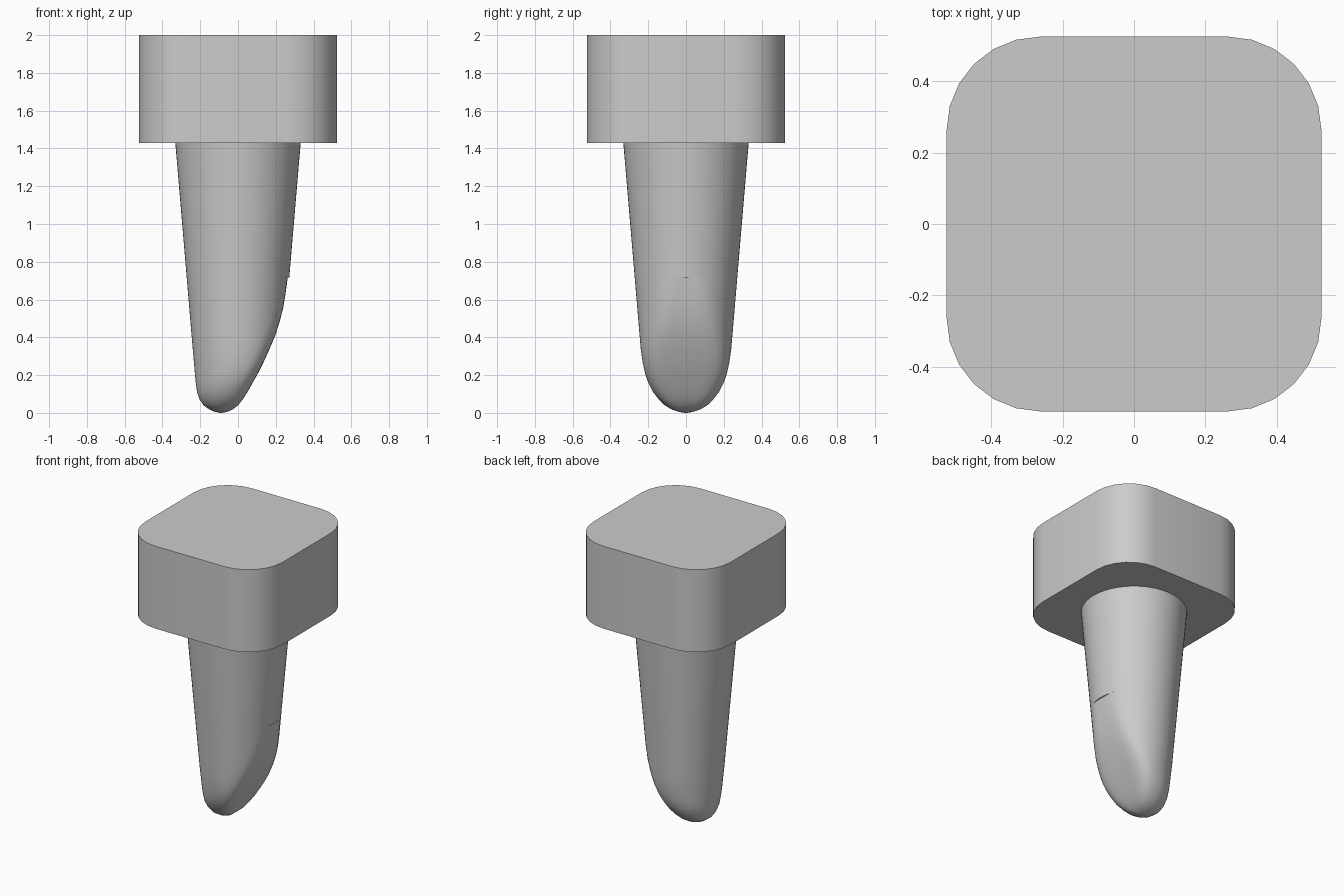
import bpy, bmesh, math

cube = bpy.data.objects.get("Cube")
if cube:
    bpy.data.objects.remove(cube, do_unlink=True)

grey = bpy.data.materials.new("plain grey")
grey.use_nodes = True
colour = (0.6, 0.6, 0.6, 1)
grey.diffuse_color = colour
grey.node_tree.nodes["Principled BSDF"].inputs["Base Color"].default_value = colour


def loft(name, rings, weld=True):
    """Skin a stack of equal-length point rings, lowest first, and cap both ends."""
    bm = bmesh.new()
    loops = [[bm.verts.new(p) for p in ring] for ring in rings]
    n = len(loops[0])
    for low, high in zip(loops, loops[1:]):
        for i in range(n):
            j = (i + 1) % n
            bm.faces.new((low[i], low[j], high[j], high[i]))
    bm.faces.new(loops[0][::-1])
    bm.faces.new(loops[-1])
    if weld:
        bmesh.ops.remove_doubles(bm, verts=bm.verts, dist=0.0002)
    bmesh.ops.recalc_face_normals(bm, faces=bm.faces)
    mesh = bpy.data.meshes.new(name)
    bm.to_mesh(mesh)
    bm.free()
    mesh.materials.append(grey)
    ob = bpy.data.objects.new(name, mesh)
    bpy.context.collection.objects.link(ob)
    bpy.ops.object.select_all(action="DESELECT")
    ob.select_set(True)
    bpy.context.view_layer.objects.active = ob
    bpy.ops.object.shade_smooth_by_angle(angle=math.radians(40))
    return ob


# Head: square block with rounded upright corners
HALF, RADIUS, STEPS = 0.525, 0.262, 6
outline = []
for corner in range(4):
    mid = math.pi / 4 + corner * math.pi / 2
    cx = math.copysign(HALF - RADIUS, math.cos(mid))
    cy = math.copysign(HALF - RADIUS, math.sin(mid))
    for s in range(STEPS + 1):
        a = (corner + s / STEPS) * math.pi / 2
        outline.append((cx + RADIUS * math.cos(a), cy + RADIUS * math.sin(a)))
loft("head", [[(x, y, z) for x, y in outline] for z in (1.43, 2)])


# Shaft: tapered round pin whose +x side is shaved into a curved, rounded tip
def taper(z):
    return 0.211 + 0.0845 * z


def section(z, left, right, width, centre, n=64):
    """Ellipse softly cut off at x = right."""
    rx = centre - left
    soft = max(centre + rx - right, 0.0001)
    ring = []
    for i in range(n):
        a = 2 * math.pi * i / n
        x = centre + rx * math.cos(a)
        h = max(soft - abs(x - right), 0) / soft
        ring.append((min(x, right) - h * h * soft / 4, width * math.sin(a), z))
    return ring


# Tip rows: height, left edge, cut position, half width, centre
tip = [
    (0.0, -0.095, -0.085, 0.006, -0.09),
    (0.006, -0.125, -0.055, 0.04, -0.088),
    (0.018, -0.152, -0.028, 0.075, -0.084),
    (0.04, -0.182, 0.0, 0.112, -0.075),
    (0.07, -0.203, 0.024, 0.143, -0.065),
    (0.11, -0.217, 0.05, 0.174, -0.05),
    (0.16, -0.2235, 0.078, 0.2, -0.03),
    (0.21, -0.2285, 0.106, 0.217, -0.012),
    (0.27, -0.2335, 0.136, 0.23, 0),
]
# Shaved side rows: height, cut position
shave = [(0.34, 0.168), (0.41, 0.197), (0.48, 0.22), (0.55, 0.238),
         (0.62, 0.25), (0.67, 0.257), (0.716, 0.263)]
rings = [section(*row) for row in tip]
rings += [section(z, -taper(z), cut, taper(z), 0) for z, cut in shave]
# Small ledge where the shaved side begins, then the plain cone
for z in (0.716, 1.43):
    rings.append(section(z, -taper(z), 1, taper(z), 0))
loft("shaft", rings)
